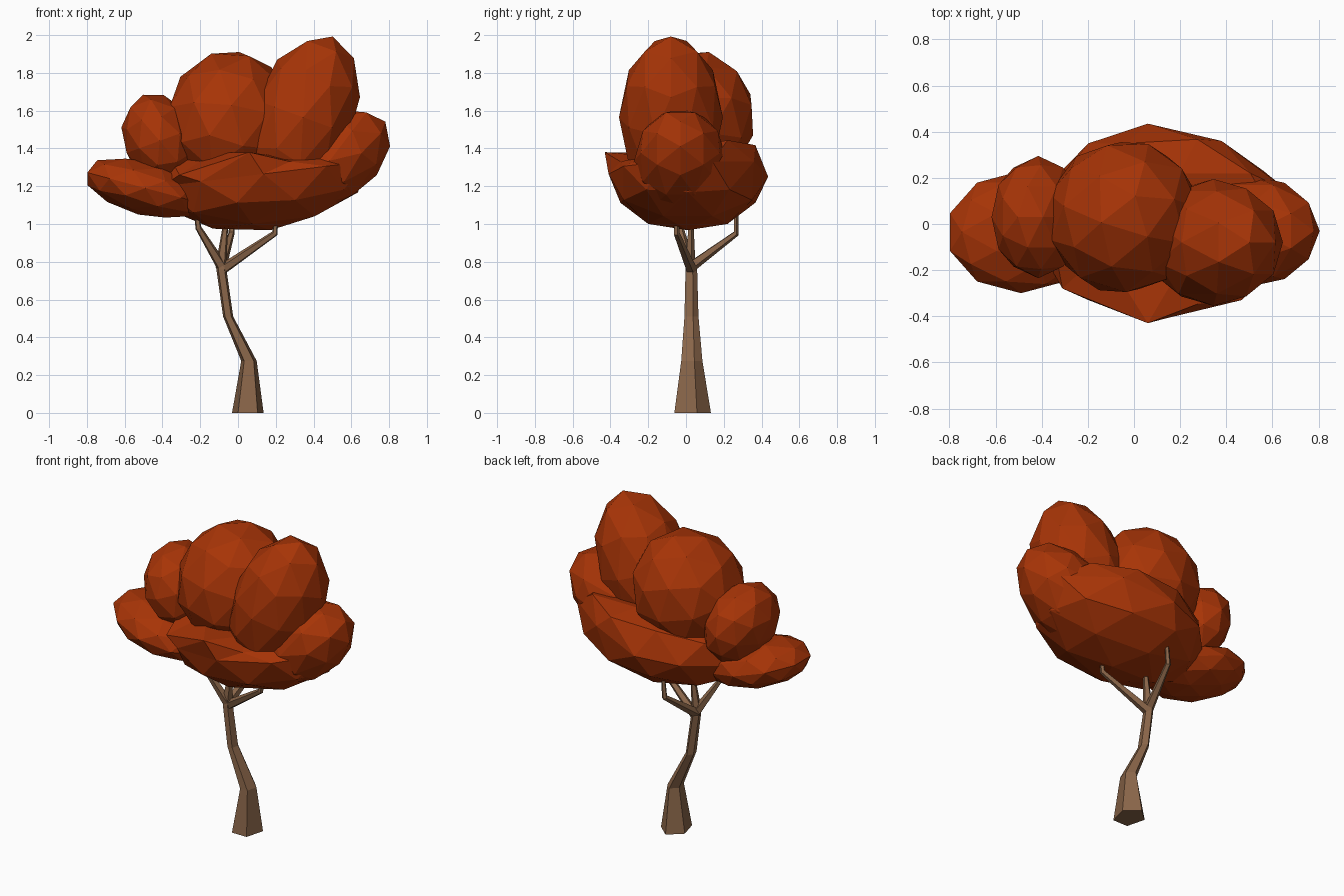
import bpy, bmesh, math
from mathutils import Vector, Matrix, Euler

if "Cube" in bpy.data.objects:
    bpy.data.objects.remove(bpy.data.objects["Cube"])


def material(name, rgb):
    m = bpy.data.materials.new(name)
    m.diffuse_color = (*rgb, 1)
    m.use_nodes = True
    m.node_tree.nodes["Principled BSDF"].inputs["Base Color"].default_value = m.diffuse_color
    return m


LEAF = material("rust_leaves", (0.385, 0.034, 0.002))
BARK = material("brown_bark", (0.25, 0.13, 0.066))


def finish(bm, name, mat):
    bmesh.ops.recalc_face_normals(bm, faces=bm.faces)
    me = bpy.data.meshes.new(name)
    bm.to_mesh(me)
    bm.free()
    me.materials.append(mat)
    ob = bpy.data.objects.new(name, me)
    bpy.context.collection.objects.link(ob)
    return ob


def clump(name, centre, radii, tilt, pulls=(), top=9):
    """Faceted leaf clump; top flattens it, pulls move the nearest corner to a point."""
    bm = bmesh.new()
    bmesh.ops.create_icosphere(bm, subdivisions=2, radius=1)
    rot = Euler([math.radians(a) for a in tilt]).to_matrix().to_4x4()
    bm.transform(Matrix.Translation(centre) @ rot @ Matrix.Diagonal((*radii, 1)))
    for p in pulls:
        p = Vector(p)
        min(bm.verts, key=lambda v: (v.co - p).length).co = p
    for v in bm.verts:
        v.co.z = min(v.co.z, top + 0.2 * v.co.y)
        if v.co.y < -0.42:
            v.co.z = max(v.co.z, 1.38)
    return finish(bm, name, LEAF)


def tube(name, stations, sides=5, level=False):
    """Tapered limb through (x, y, z, radius x, radius y) stations."""
    bm = bmesh.new()
    pts = [Vector(s[:3]) for s in stations]
    rings = []
    for i, s in enumerate(stations):
        d = (pts[min(i + 1, len(pts) - 1)] - pts[max(i - 1, 0)]).normalized()
        q = Matrix.Identity(3) if level else Vector((0, 0, 1)).rotation_difference(d).to_matrix()
        ring = []
        for k in range(sides):
            a = math.pi / 2 + 2 * math.pi * k / sides
            ring.append(bm.verts.new(pts[i] + q @ Vector((s[3] * math.cos(a), s[4] * math.sin(a), 0))))
        rings.append(ring)
    for a, b in zip(rings, rings[1:]):
        for k in range(sides):
            n = (k + 1) % sides
            bm.faces.new((a[k], a[n], b[n], b[k]))
    bm.faces.new(rings[0][::-1])
    bm.faces.new(rings[-1])
    return finish(bm, name, BARK)


# Trunk with a flared foot and a bend to the left
tube("trunk", [(0.052, 0.025, 0, 0.088, 0.107),
               (0.058, 0.025, 0.275, 0.043, 0.062),
               (-0.052, 0.025, 0.51, 0.028, 0.041),
               (-0.088, 0.025, 0.76, 0.028, 0.034),
               (-0.088, 0.025, 0.81, 0.022, 0.026)], level=True)

# Branches reaching into the crown
branches = {
    "left": [(-0.088, 0.02, 0.78), (-0.21, -0.03, 0.98), (-0.225, -0.03, 1.12)],
    "right": [(-0.09, 0.03, 0.755), (0.195, -0.05, 0.95), (0.21, -0.05, 1.12)],
    "back": [(-0.09, 0.02, 0.77), (-0.035, 0.265, 0.95), (-0.02, 0.265, 1.12)],
    "middle": [(-0.09, 0.02, 0.78), (-0.07, 0.025, 0.96), (-0.05, 0.03, 1.12)],
}
for key, path in branches.items():
    tube(key + "_branch", [(*p, r, r) for p, r in zip(path, (0.03, 0.017, 0.011))])

# Leaf clumps of the crown
clump("base_clump", (0.135, 0.01, 1.265), (0.57, 0.42, 0.3), (0, -7, 0),
      [(0.06, -0.43, 1.4), (-0.31, -0.28, 1.26), (0.06, 0.435, 1.25), (0.38, 0.36, 1.33)],
      top=1.4)
clump("top_clump", (-0.045, 0.03, 1.55), (0.34, 0.335, 0.375), (-14, 8, 0))
clump("tall_right_clump", (0.345, -0.08, 1.565), (0.275, 0.275, 0.455), (0, 20, 0))
clump("right_clump", (0.485, -0.03, 1.335), (0.23, 0.245, 0.36), (0, 55, 0))
clump("upper_left_clump", (-0.415, 0.03, 1.44), (0.195, 0.265, 0.26), (0, -20, 0))
clump("lower_left_clump", (-0.49, -0.035, 1.19), (0.335, 0.265, 0.145), (0, 15, 0))
